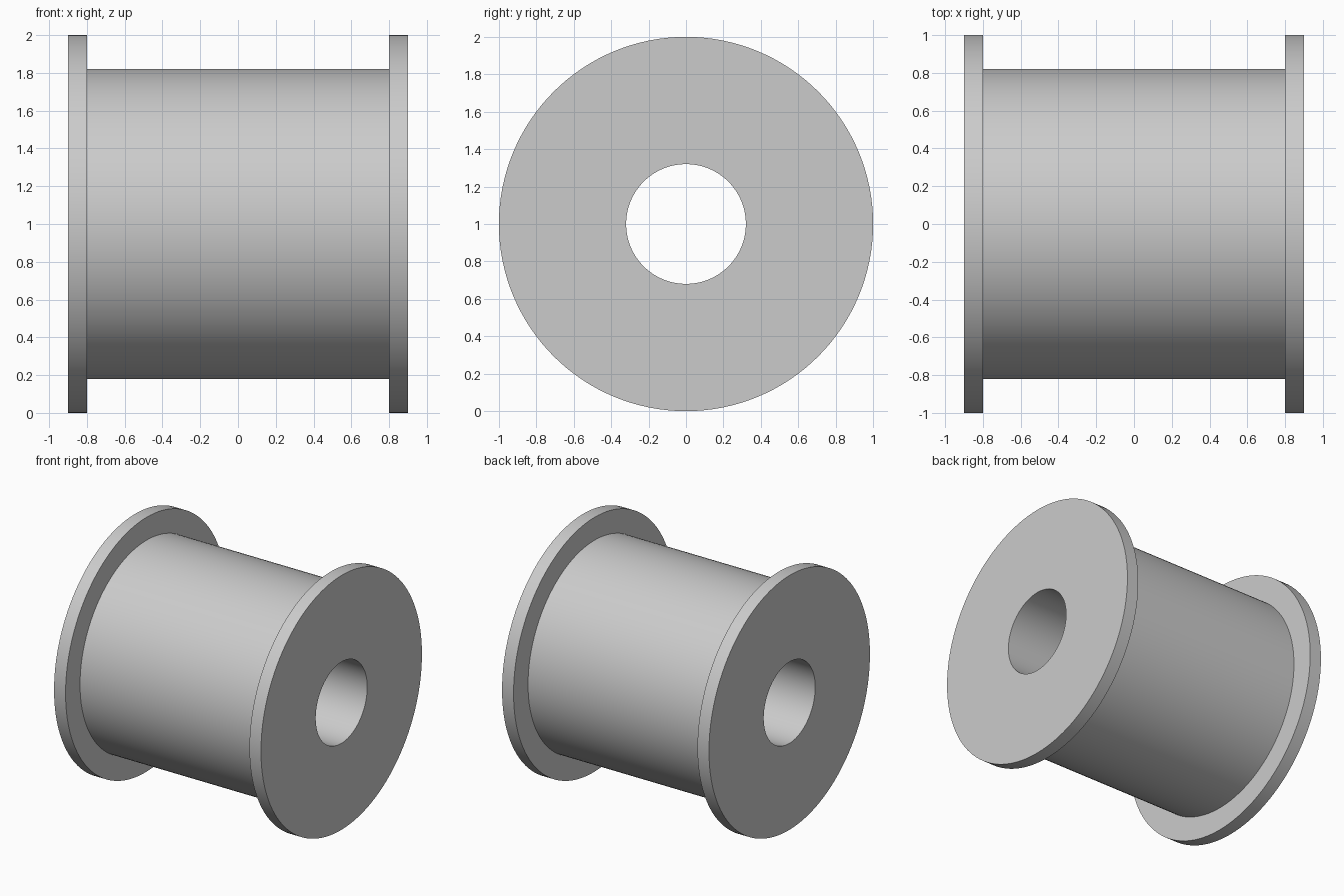
import bpy, bmesh, math
from mathutils import Vector

# Remove the default cube
cube = bpy.data.objects.get("Cube")
if cube:
    bpy.data.objects.remove(cube, do_unlink=True)

# Dimensions
SEGMENTS = 128
BORE, BARREL, FLANGE = 0.32, 0.82, 1.0
INNER_X, OUTER_X = 0.8, 0.9

# Plain grey material
grey = bpy.data.materials.new("light grey")
grey.use_nodes = True
color = (0.6, 0.6, 0.6, 1)
grey.diffuse_color = color
grey.node_tree.nodes["Principled BSDF"].inputs["Base Color"].default_value = color

# Half cross-section (x, radius), mirrored into a closed loop
half = [(OUTER_X, BORE), (OUTER_X, FLANGE), (INNER_X, FLANGE), (INNER_X, BARREL)]
profile = half + [(-x, r) for x, r in reversed(half)]

# Revolve the cross-section around the x axis
bm = bmesh.new()
verts = [bm.verts.new((x, 0, r)) for x, r in profile]
edges = [bm.edges.new((v, verts[(i + 1) % len(verts)])) for i, v in enumerate(verts)]
bmesh.ops.spin(bm, geom=verts + edges, cent=(0, 0, 0), axis=(1, 0, 0),
               angle=math.tau, steps=SEGMENTS, use_merge=True)
bmesh.ops.remove_doubles(bm, verts=bm.verts[:], dist=0.0001)
bmesh.ops.recalc_face_normals(bm, faces=bm.faces[:])
bmesh.ops.translate(bm, verts=bm.verts[:], vec=Vector((0, 0, FLANGE)))

mesh = bpy.data.meshes.new("flanged_spool")
bm.to_mesh(mesh)
bm.free()
mesh.materials.append(grey)
spool = bpy.data.objects.new("flanged_spool", mesh)
bpy.context.collection.objects.link(spool)

# Smooth round walls, crisp rims
bpy.ops.object.select_all(action='DESELECT')
spool.select_set(True)
bpy.context.view_layer.objects.active = spool
bpy.ops.object.shade_smooth_by_angle(angle=math.radians(30))
